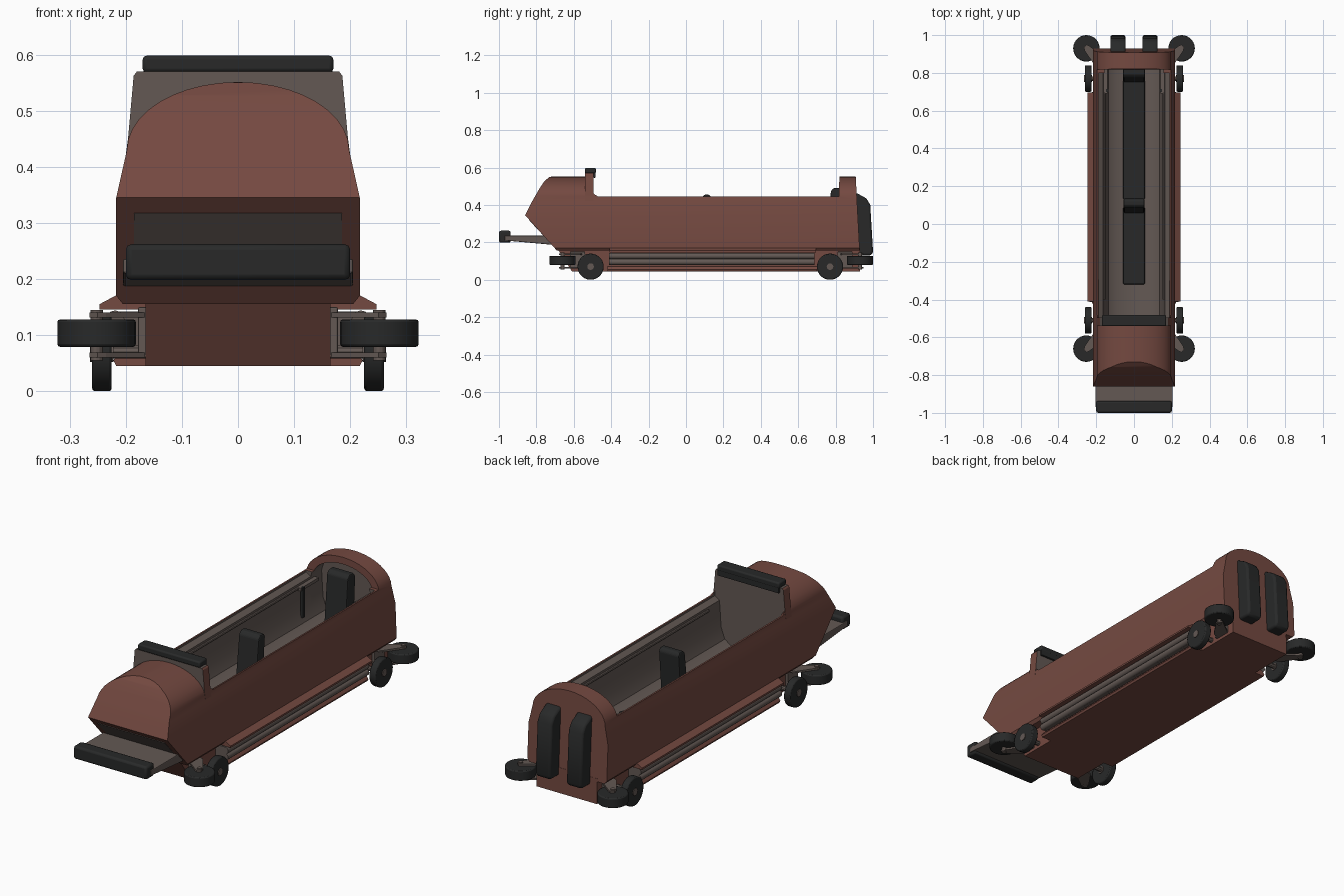
import bpy, bmesh, math
from mathutils import Matrix, Vector

if "Cube" in bpy.data.objects:
    bpy.data.objects.remove(bpy.data.objects["Cube"])


def material(name, rgb):
    m = bpy.data.materials.new(name)
    m.diffuse_color = (*rgb, 1)
    m.use_nodes = True
    m.node_tree.nodes["Principled BSDF"].inputs["Base Color"].default_value = m.diffuse_color
    return m


RED = material("faded red paint", (0.175, 0.067, 0.052))
GRAY = material("warm gray metal", (0.125, 0.099, 0.088))
BLACK = material("black rubber", (0.021, 0.022, 0.022))


def finish(name, bm, mats, bevel=0.0):
    bmesh.ops.recalc_face_normals(bm, faces=bm.faces)
    me = bpy.data.meshes.new(name)
    bm.to_mesh(me)
    bm.free()
    ob = bpy.data.objects.new(name, me)
    bpy.context.collection.objects.link(ob)
    for m in mats:
        me.materials.append(m)
    if bevel:
        mod = ob.modifiers.new("bevel", 'BEVEL')
        mod.width, mod.segments = bevel, 2
    return ob


def prism(name, pts, axis, a, b, *mats, bevel=0.0):
    """Extrude a 2D outline along x (y,z points), y (x,z points) or z (x,y points)."""
    place = {'x': lambda p, t: (t, p[0], p[1]),
             'y': lambda p, t: (p[0], t, p[1]),
             'z': lambda p, t: (p[0], p[1], t)}[axis]
    bm = bmesh.new()
    lo = [bm.verts.new(place(p, a)) for p in pts]
    hi = [bm.verts.new(place(p, b)) for p in pts]
    bm.faces.new(lo)
    bm.faces.new(hi)
    for i in range(len(pts)):
        j = (i + 1) % len(pts)
        bm.faces.new((lo[i], lo[j], hi[j], hi[i]))
    return finish(name, bm, mats, bevel)


def box(name, x, y, z, mat, bevel=0.0):
    return prism(name, [(x[0], y[0]), (x[1], y[0]), (x[1], y[1]), (x[0], y[1])],
                 'z', z[0], z[1], mat, bevel=bevel)


def cyl(name, centre, r, depth, axis, mat, seg=24, bevel=0.0):
    bm = bmesh.new()
    bmesh.ops.create_cone(bm, cap_ends=True, segments=seg, radius1=r, radius2=r, depth=depth)
    rot = Vector((0, 0, 1)).rotation_difference(Vector(axis)).to_matrix().to_4x4()
    bmesh.ops.transform(bm, matrix=Matrix.Translation(centre) @ rot, verts=bm.verts)
    return finish(name, bm, [mat], bevel)


def smooth(ob, angle=35):
    bpy.ops.object.select_all(action='DESELECT')
    ob.select_set(True)
    bpy.context.view_layer.objects.active = ob
    bpy.ops.object.shade_smooth_by_angle(angle=math.radians(angle))


def boolean(ob, cutter, op):
    mod = ob.modifiers.new("cut", 'BOOLEAN')
    mod.object, mod.operation, mod.solver = cutter, op, 'EXACT'
    bpy.context.view_layer.objects.active = ob
    bpy.ops.object.modifier_apply(modifier=mod.name)
    bpy.data.objects.remove(cutter)


def mirrored(half):
    return half + [(-x, z) for x, z in reversed(half) if x > 1e-6]


def arch(a, b, zc, n=10):
    return [(a * math.cos(t * math.pi / 2 / n), zc + b * math.sin(t * math.pi / 2 / n))
            for t in range(n)] + [(0, zc + b)]


# Hull: arched cross-section trimmed by the side outline
hull = prism("hull", mirrored([(.205, .155), (.217, .17), (.217, .345)] + arch(.198, .121, .43)),
             'y', -.95, .95, RED, GRAY)
side = [(-.86, .345), (-.825, .415), (-.785, .485), (-.757, .527), (-.73, .55), (-.6, .56),
        (-.505, .56), (-.502, .48), (-.492, .458), (-.47, .445), (.818, .445), (.82, .56),
        (.907, .56), (.929, .15), (-.685, .15)]
boolean(hull, prism("side_trim", side, 'x', -.4, .4, RED, GRAY), 'INTERSECT')

# Cockpit tub, cut in gray
tub = mirrored([(.09, .205), (.135, .235), (.155, .29), (.163, .42), (.188, .436), (.188, .5)])
recess = mirrored([(.09, .205), (.135, .235), (.155, .29), (.163, .42)] + arch(.16, .092, .425)[1:])
for sect, y0, y1 in ((tub, -.495, .80), (recess, .79, .885)):
    c = prism("tub_cutter", sect, 'y', y0, y1, RED, GRAY)
    for p in c.data.polygons:
        p.material_index = 1
    boolean(hull, c, 'DIFFERENCE')
smooth(hull)

# Lower chassis, side flanges and side rails
prism("chassis", [(-.69, .17), (-.61, .045), (.93, .045), (.929, .17)], 'x', -.165, .165, RED)
for s in (-1, 1):
    prism("bottom_flange", [(s * .15, .045), (s * .217, .045), (s * .222, .055), (s * .21, .072),
                            (s * .15, .075)], 'y', -.42, .70, RED)
    prism("rail_cover", [(s * .15, .17), (s * .215, .172), (s * .247, .155), (s * .247, .146),
                         (s * .15, .146)], 'y', -.41, .695, RED)
    box("rail_web", sorted((s * .16, s * .218)), (-.41, .685), (.078, .142), GRAY)
    for z in (.095, .127):
        smooth(cyl("side_rail", (s * .219, .137, z), .017, 1.1, (0, 1, 0), GRAY, 12))

# Nose underside panel
prism("nose_panel", [(-.838, .317), (-.71, .18), (-.70, .19), (-.82, .325)], 'x', -.185, .185, GRAY)

# Front shelf and bumper
prism("front_shelf", [(-.97, .21), (-.66, .182), (-.62, .236), (-.97, .236)], 'x', -.205, .205,
      GRAY, bevel=.004)
smooth(box("front_bumper", (-.2, .2), (-1, -.937), (.198, .262), BLACK, .01))

# Scuttle panel behind the hood, gray with red edges, and its pad
scuttle = prism("scuttle", [(-.203, .4), (.203, .4), (.196, .45), (.186, .562), (.18, .57), (-.18, .57),
                            (-.186, .562), (-.196, .45)], 'y', -.54, -.494, GRAY, RED)
for p in scuttle.data.polygons:
    p.material_index = int(abs(p.normal.x) > .8)
smooth(box("scuttle_pad", (-.17, .17), (-.541, -.482), (.568, .598), BLACK, .007))
box("scuttle_pad_lip", (-.168, .168), (-.495, -.483), (.545, .575), BLACK, .003)

# Seats and backrests
box("front_seat", (-.058, .058), (-.32, .09), (.2, .232), BLACK, .008)
box("rear_seat", (-.058, .058), (.13, .79), (.2, .232), BLACK, .008)
prism("middle_backrest", [(.055, .2), (.085, .44), (.1, .455), (.125, .455), (.135, .44), (.115, .2)],
      'x', -.055, .055, BLACK, bevel=.006)
prism("rear_backrest", [(.75, .2), (.775, .475), (.79, .49), (.82, .49), (.835, .47), (.82, .2)],
      'x', -.058, .058, BLACK, bevel=.006)
for s in (-1, 1):
    box("belt", sorted((s * .136, s * .148)), (.70, .715), (.26, .41), BLACK)
    box("belt_anchor", sorted((s * .14, s * .162)), (.69, .83), (.395, .41), GRAY)
    smooth(cyl("inner_grab_rail", (s * .158, .15, .405), .007, 1.1, (0, 1, 0), GRAY, 8))

# Rear buffer pads
for s in (-1, 1):
    c = s * .085
    smooth(prism("rear_pad", [(.90, .13), (.99, .13), (1.0, .15), (.985, .40), (.965, .435), (.915, .462),
                              (.90, .462)], 'x', c - .04, c + .04, BLACK, bevel=.01))

# Wheels with hubs and forks
for s in (-1, 1):
    for y in (-.51, .77):
        smooth(cyl("road_wheel", (s * .2425, y, .07), .07, .035, (1, 0, 0), BLACK, 28, .005))
        cyl("road_hub", (s * .2425, y, .07), .018, .042, (1, 0, 0), GRAY, 12)
        cyl("road_axle", (s * .19, y, .07), .012, .09, (1, 0, 0), GRAY, 10)
    for y, d in ((-.66, 1), (.93, -1)):
        smooth(cyl("guide_wheel", (s * .252, y, .1035), .07, .049, (0, 0, 1), BLACK, 28, .005))
        cyl("guide_axle", (s * .252, y, .1), .011, .09, (0, 0, 1), GRAY, 12)
        for z in (.06, .131):
            prism("guide_fork", [(s * .16, y + d * .045), (s * .235, y - d * .012), (s * .25, y - d * .02),
                                 (s * .265, y - d * .008), (s * .262, y + d * .012),
                                 (s * .205, y + d * .095), (s * .16, y + d * .11)],
                  'z', z, z + .009, GRAY)
        box("guide_mount", sorted((s * .16, s * .178)), sorted((y + d * .04, y + d * .12)),
            (.06, .15), GRAY, .003)
